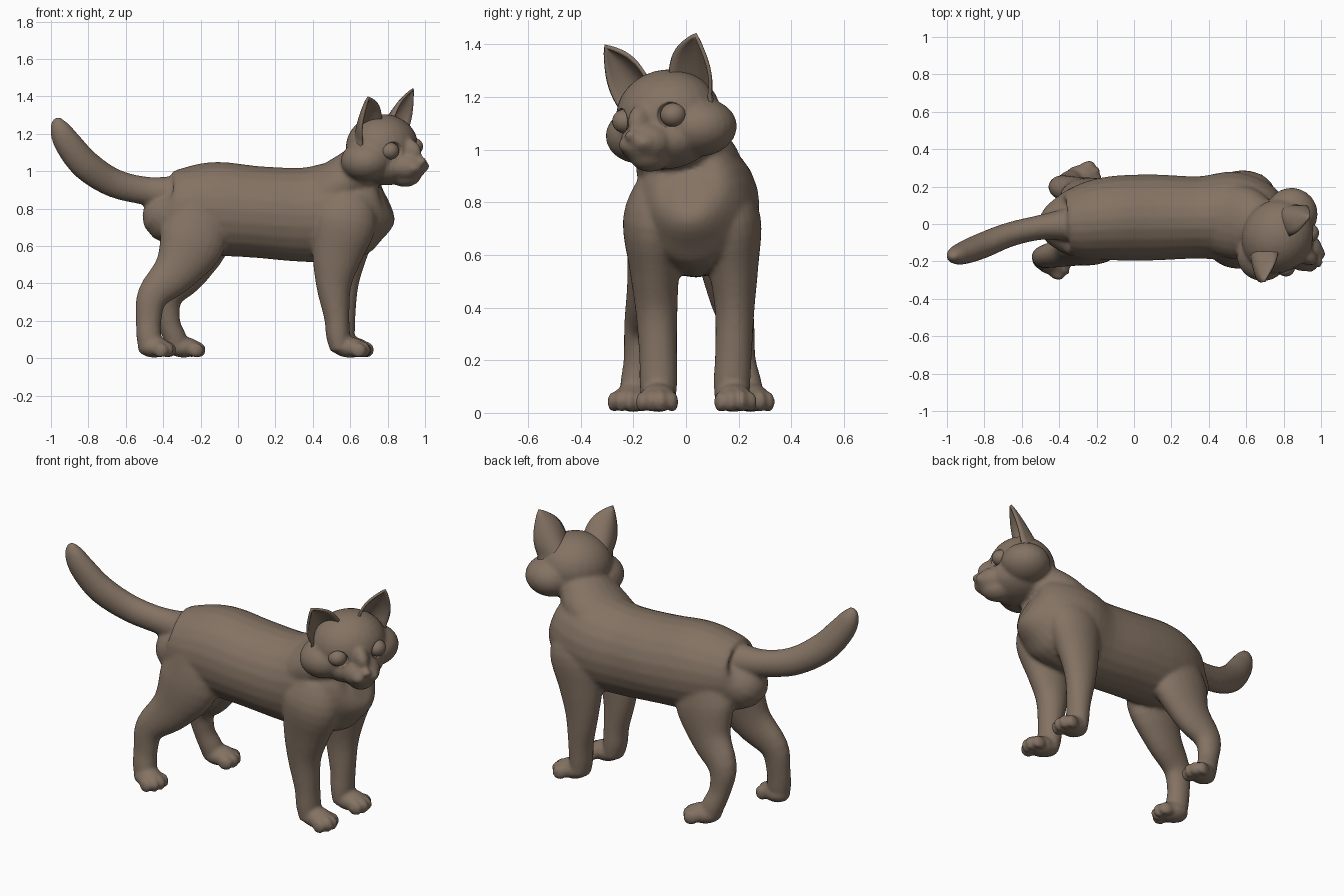
import bpy, bmesh, math
from mathutils import Vector, Matrix

fur = bpy.data.materials.new("brown fur")
fur.diffuse_color = (0.23, 0.17, 0.125, 1)


def make_object(name, bm):
    bmesh.ops.recalc_face_normals(bm, faces=bm.faces)
    mesh = bpy.data.meshes.new(name)
    bm.to_mesh(mesh)
    bm.free()
    mesh.materials.append(fur)
    mesh.shade_smooth()
    ob = bpy.data.objects.new(name, mesh)
    bpy.context.collection.objects.link(ob)
    return ob


def spline(pts, steps=4):
    """Catmull-Rom through tuples of any length."""
    out = []
    for i in range(len(pts) - 1):
        a, b, c, d = (pts[max(0, min(len(pts) - 1, i + k))] for k in (-1, 0, 1, 2))
        for s in range(steps):
            t = s / steps
            out.append([0.5 * (2 * q + (r - p) * t + (2 * p - 5 * q + 4 * r - w) * t * t
                               + (3 * q - p - 3 * r + w) * t ** 3)
                        for p, q, r, w in zip(a, b, c, d)])
    return out + [list(pts[-1])]


def tube(bm, pts, n=24):
    """Closed tube; each point is x, y, z, half width along y, half height."""
    pts = spline(pts)
    rings = []
    for i, p in enumerate(pts):
        t = Vector(pts[min(i + 1, len(pts) - 1)][:3]) - Vector(pts[max(i - 1, 0)][:3])
        t.normalize()
        side = (Vector((0, 1, 0)) - t * t.y).normalized()
        up = t.cross(side)
        c = Vector(p[:3])
        rings.append([bm.verts.new(c + side * (p[3] * math.cos(k * math.tau / n))
                                   + up * (p[4] * math.sin(k * math.tau / n))) for k in range(n)])
    for r, s in zip(rings, rings[1:]):
        for k in range(n):
            bm.faces.new((r[k], r[(k + 1) % n], s[(k + 1) % n], s[k]))
    bm.faces.new(rings[0])
    bm.faces.new(rings[-1])


def blob(bm, loc, radii, frame=Matrix()):
    m = frame @ Matrix.Translation(loc) @ Matrix.Diagonal((*radii, 1))
    bmesh.ops.create_uvsphere(bm, u_segments=24, v_segments=16, radius=1, matrix=m)


def paw(bm, x, y, turn):
    f = Matrix.Translation((x, y, 0)) @ Matrix.Rotation(math.radians(turn), 4, 'Z')
    blob(bm, (0, 0, 0.058), (0.092, 0.07, 0.055), f)
    for side in (-1, 1):
        blob(bm, (0.075, side * 0.02, 0.045), (0.042, 0.023, 0.043), f)
        blob(bm, (0.055, side * 0.058, 0.042), (0.042, 0.023, 0.04), f)


# head frame: turned towards the viewer and tilted a little
head = (Matrix.Translation((0.78, -0.07, 1.10)) @ Matrix.Rotation(math.radians(-35), 4, 'Z')
        @ Matrix.Rotation(math.radians(6), 4, 'X'))

bm = bmesh.new()
# torso
tube(bm, [(-0.45, 0, 0.86, 0.05, 0.06), (-0.39, 0, 0.80, 0.15, 0.17), (-0.28, 0.01, 0.80, 0.2, 0.22),
          (-0.12, 0.03, 0.80, 0.225, 0.25), (0.1, 0.035, 0.782, 0.23, 0.245),
          (0.35, 0.035, 0.767, 0.22, 0.252), (0.53, 0.04, 0.785, 0.24, 0.265),
          (0.68, 0.025, 0.81, 0.205, 0.24), (0.77, 0.015, 0.82, 0.14, 0.16),
          (0.80, 0.01, 0.83, 0.06, 0.08)])
# neck
tube(bm, [(0.46, 0.03, 0.86, 0.2, 0.16), (0.58, 0.005, 0.95, 0.2, 0.14),
          (0.67, -0.03, 1.02, 0.17, 0.13), (0.76, -0.06, 1.1, 0.15, 0.12)])
# tail
tube(bm, [(-0.3, 0, 0.88, 0.1, 0.1), (-0.48, -0.015, 0.893, 0.068, 0.076),
          (-0.66, -0.055, 0.935, 0.065, 0.077), (-0.81, -0.115, 1.03, 0.068, 0.081),
          (-0.91, -0.155, 1.15, 0.06, 0.073), (-0.955, -0.17, 1.235, 0.044, 0.052),
          (-0.97, -0.175, 1.285, 0.015, 0.018)])
# hind legs
tube(bm, [(-0.22, -0.1, 0.82, 0.09, 0.14), (-0.24, -0.115, 0.64, 0.105, 0.18),
          (-0.33, -0.14, 0.47, 0.085, 0.125), (-0.455, -0.17, 0.335, 0.065, 0.085),
          (-0.478, -0.18, 0.2, 0.057, 0.068), (-0.475, -0.19, 0.1, 0.06, 0.066),
          (-0.47, -0.19, 0.03, 0.05, 0.055)])
tube(bm, [(-0.2, 0.12, 0.82, 0.09, 0.14), (-0.22, 0.14, 0.64, 0.105, 0.18),
          (-0.28, 0.165, 0.47, 0.085, 0.125), (-0.375, 0.195, 0.335, 0.065, 0.085),
          (-0.37, 0.21, 0.2, 0.055, 0.06), (-0.335, 0.23, 0.1, 0.06, 0.062),
          (-0.325, 0.235, 0.04, 0.05, 0.055)])
# front legs
tube(bm, [(0.58, -0.1, 0.86, 0.09, 0.13), (0.57, -0.125, 0.73, 0.115, 0.17),
          (0.53, -0.12, 0.55, 0.095, 0.135), (0.512, -0.112, 0.39, 0.08, 0.095),
          (0.528, -0.106, 0.22, 0.072, 0.068), (0.535, -0.105, 0.12, 0.072, 0.064),
          (0.545, -0.105, 0.04, 0.065, 0.05)])
tube(bm, [(0.6, 0.13, 0.86, 0.09, 0.13), (0.585, 0.165, 0.73, 0.12, 0.17),
          (0.56, 0.18, 0.55, 0.095, 0.13), (0.55, 0.185, 0.39, 0.075, 0.095),
          (0.56, 0.18, 0.22, 0.07, 0.068), (0.562, 0.175, 0.12, 0.07, 0.062),
          (0.565, 0.175, 0.04, 0.065, 0.05)])
# paws
paw(bm, -0.447, -0.2, -20)
paw(bm, -0.29, 0.245, 12)
paw(bm, 0.595, -0.105, -5)
paw(bm, 0.61, 0.18, 8)
# skull, jaw, muzzle, chin, bridge, nose
for loc, radii in [((-0.01, 0, 0.03), (0.19, 0.205, 0.175)), ((0.02, 0, -0.07), (0.17, 0.17, 0.105)),
                   ((0.15, 0, -0.075), (0.1, 0.105, 0.08)), ((0.13, 0, -0.125), (0.09, 0.075, 0.06)),
                   ((0.14, 0, 0.0), (0.1, 0.05, 0.08)), ((0.247, 0, -0.047), (0.024, 0.028, 0.02))]:
    blob(bm, loc, radii, head)
# cheeks and whisker pads
for s in (-1, 1):
    blob(bm, (-0.02, s * 0.135, -0.03), (0.14, 0.14, 0.11), head)
    blob(bm, (0.205, s * 0.036, -0.078), (0.052, 0.043, 0.038), head)
body = make_object("cat_body", bm)

# melt the parts into one skin, then cut eye sockets
rm = body.modifiers.new("skin", 'REMESH')
rm.mode = 'VOXEL'
rm.voxel_size = 0.012
rm.use_smooth_shade = True
sm = body.modifiers.new("soften", 'SMOOTH')
sm.factor = 0.5
sm.iterations = 4
bm = bmesh.new()
for s in (-1, 1):
    blob(bm, (0.155, s * 0.124, 0.02), (0.055, 0.058, 0.052), head)
cutter = make_object("socket_cutter", bm)
cutter.hide_render = True
bo = body.modifiers.new("sockets", 'BOOLEAN')
bo.operation = 'DIFFERENCE'
bo.object = cutter
dg = bpy.context.evaluated_depsgraph_get()
skin = bpy.data.meshes.new_from_object(body.evaluated_get(dg))
body.modifiers.clear()
body.data = skin
skin.materials.clear()
skin.materials.append(fur)
skin.shade_smooth()
bpy.data.objects.remove(cutter)

# eyes
bm = bmesh.new()
for s in (-1, 1):
    blob(bm, (0.118, s * 0.112, 0.02), (0.05, 0.05, 0.046), head)
make_object("eyes", bm)

# ears: cupped triangular sheets with thickness
for name, s in (("right_ear", -1), ("left_ear", 1)):
    inner, outer, tip = (Vector((x, s * y, z)) for x, y, z in
                         ((0.04, 0.055, 0.185), (0.01, 0.21, 0.08), (0.07, 0.212, 0.318)))
    mid = (inner + outer) / 2
    bm = bmesh.new()
    grid = []
    for j in range(13):
        v = -0.2 + 1.2 * j / 12
        row = []
        for i in range(13):
            u = i / 6 - 1
            base = inner.lerp(outer, (u + 1) / 2)
            p = base.lerp(tip, v) + (base - mid) * 0.32 * math.sin(math.pi * max(v, 0))
            p.x -= 0.095 * (1 - u * u) * (1 - v) ** 0.8
            row.append(bm.verts.new(head @ p))
        grid.append(row)
    for r, q in zip(grid, grid[1:]):
        for i in range(12):
            bm.faces.new((r[i], r[i + 1], q[i + 1], q[i]))
    bmesh.ops.remove_doubles(bm, verts=bm.verts, dist=0.0005)
    ear = make_object(name, bm)
    so = ear.modifiers.new("thickness", 'SOLIDIFY')
    so.thickness = 0.014
    so.offset = 0
